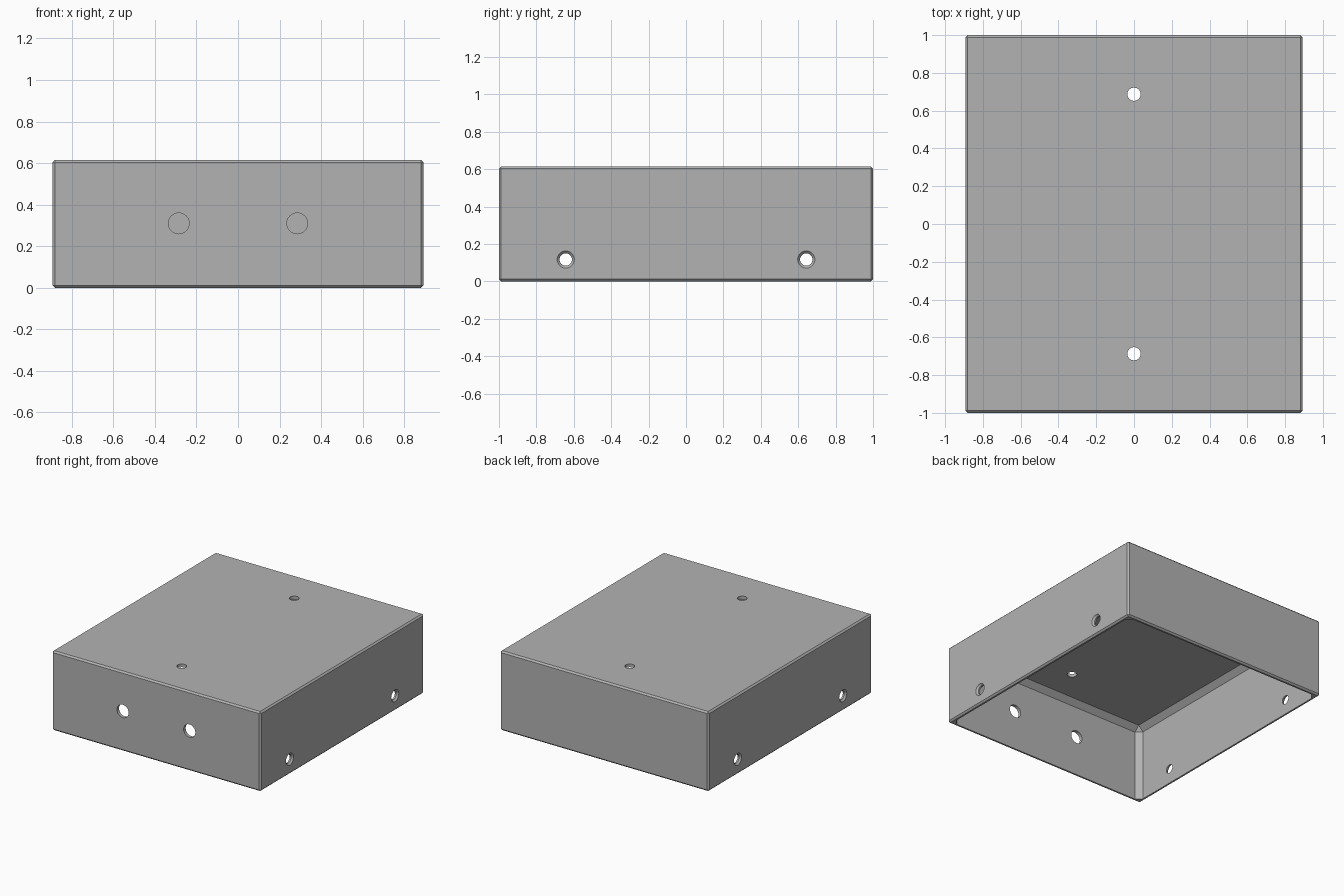
import bpy, bmesh, math
from mathutils import Matrix

if "Cube" in bpy.data.objects:
    bpy.data.objects.remove(bpy.data.objects["Cube"], do_unlink=True)

HX, HY, H = 0.893, 1.0, 0.615      # outer half sizes and height
WALL, EDGE, FILLET = 0.025, 0.012, 0.04

grey = bpy.data.materials.new("plain_grey")
grey.use_nodes = True
COLOUR = (0.45, 0.45, 0.45, 1)
grey.diffuse_color = COLOUR
grey.node_tree.nodes["Principled BSDF"].inputs["Base Color"].default_value = COLOUR


def to_object(name, bm):
    mesh = bpy.data.meshes.new(name)
    bmesh.ops.recalc_face_normals(bm, faces=bm.faces)
    bm.to_mesh(mesh)
    bm.free()
    mesh.materials.append(grey)
    obj = bpy.data.objects.new(name, mesh)
    bpy.context.collection.objects.link(obj)
    return obj


def chamfered_box(name, hx, hy, z0, z1, chamfer):
    bm = bmesh.new()
    bmesh.ops.create_cube(bm, size=1)
    bmesh.ops.scale(bm, vec=(2 * hx, 2 * hy, z1 - z0), verts=bm.verts)
    bmesh.ops.translate(bm, vec=(0, 0, (z0 + z1) / 2), verts=bm.verts)
    bmesh.ops.bevel(bm, geom=bm.edges[:], offset=chamfer, segments=1,
                    affect='EDGES', profile=0.5)
    return to_object(name, bm)


def cut_hole(name, r_in, r_out, depth, pos, axis):
    """Cut a round hole; r_in and r_out are the radii at the two ends."""
    bm = bmesh.new()
    turn = {'X': Matrix.Rotation(math.pi / 2, 4, 'Y'),
            '-X': Matrix.Rotation(-math.pi / 2, 4, 'Y'),
            'Y': Matrix.Rotation(math.pi / 2, 4, 'X'),
            'Z': Matrix.Identity(4)}[axis]
    bmesh.ops.create_cone(bm, cap_ends=True, segments=40, radius1=r_in,
                          radius2=r_out, depth=depth,
                          matrix=Matrix.Translation(pos) @ turn)
    cut(to_object(name, bm))


def cut(cutter):
    mod = housing.modifiers.new(cutter.name, 'BOOLEAN')
    mod.operation, mod.solver, mod.object = 'DIFFERENCE', 'EXACT', cutter
    cutter.hide_render = True
    cutter.hide_set(True)
    cutter.display_type = 'WIRE'
    bpy.context.view_layer.objects.active = housing
    bpy.ops.object.modifier_apply(modifier=mod.name)
    bpy.data.objects.remove(cutter, do_unlink=True)


# Open-bottomed housing with chamfered cavity
housing = chamfered_box("housing", HX, HY, 0, H, EDGE)
cut(chamfered_box("cavity", HX - WALL, HY - WALL, -0.3, H - WALL, FILLET))

for s in (-1, 1):
    # Two round ports in the front wall
    cut_hole("front_port", 0.05, 0.05, 0.2, (s * 0.285, -HY, 0.31), 'Y')
    # Two screw holes in the top
    cut_hole("top_hole", 0.035, 0.035, 0.2, (0, s * 0.687, H), 'Z')
    # Countersunk screw holes in both side walls
    for side, axis in ((-1, '-X'), (1, 'X')):
        cut_hole("side_hole", 0.033, 0.033, 0.2, (side * HX, s * 0.643, 0.117), axis)
        cut_hole("countersink", 0.033, 0.059, 0.026,
                 (side * HX, s * 0.643, 0.117), axis)

# Smooth hole walls, crisp chamfers
bpy.ops.object.select_all(action='DESELECT')
housing.select_set(True)
bpy.context.view_layer.objects.active = housing
bpy.ops.object.shade_smooth_by_angle(angle=math.radians(25))
